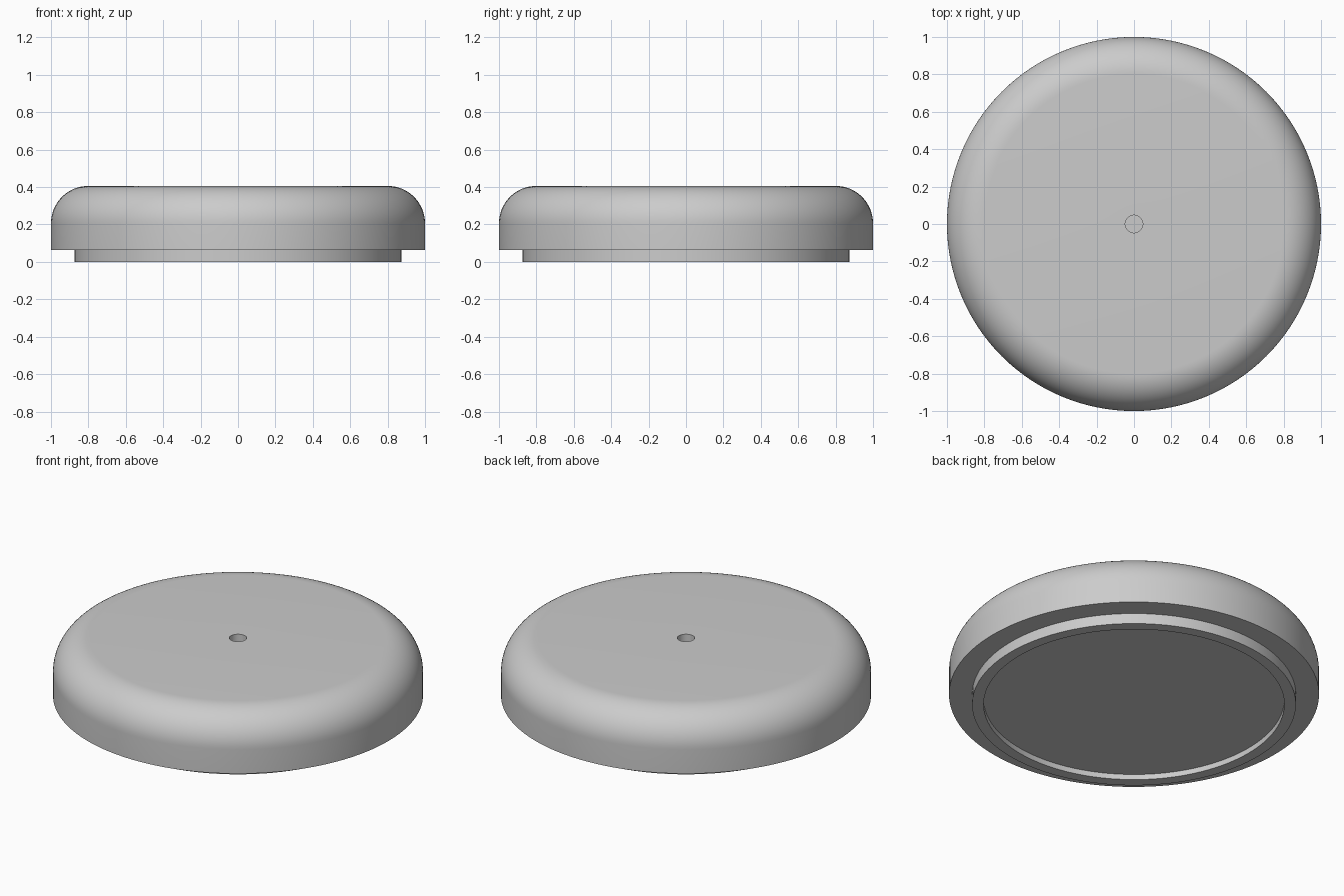
import bpy, bmesh, math

if "Cube" in bpy.data.objects:
    bpy.data.objects.remove(bpy.data.objects["Cube"], do_unlink=True)

SEGMENTS = 128
TOP, FLANGE, RECESS = 0.406, 0.0625, 0.032
FILLET = 0.2
HOLE_R, HOLE_FLOOR = 0.047, 0.2

grey = bpy.data.materials.new("plain grey")
grey.use_nodes = True
color = (0.6, 0.6, 0.6, 1)
grey.diffuse_color = color
grey.node_tree.nodes["Principled BSDF"].inputs["Base Color"].default_value = color


def lathe(name, profile):
    """Spin an (r, z) profile, running from axis to axis, into a closed solid."""
    bm = bmesh.new()
    verts = [bm.verts.new((r, 0, z)) for r, z in profile]
    edges = [bm.edges.new(pair) for pair in zip(verts, verts[1:])]
    bmesh.ops.spin(bm, geom=verts + edges, cent=(0, 0, 0), axis=(0, 0, 1),
                   angle=math.tau, steps=SEGMENTS, use_merge=True)
    bmesh.ops.remove_doubles(bm, verts=bm.verts, dist=1e-5)
    bmesh.ops.recalc_face_normals(bm, faces=bm.faces)
    mesh = bpy.data.meshes.new(name)
    bm.to_mesh(mesh)
    bm.free()
    mesh.materials.append(grey)
    obj = bpy.data.objects.new(name, mesh)
    bpy.context.collection.objects.link(obj)
    bpy.ops.object.select_all(action='DESELECT')
    obj.select_set(True)
    bpy.context.view_layer.objects.active = obj
    bpy.ops.object.shade_smooth_by_angle(angle=math.radians(30))
    return obj


# Recessed underside, locating ring and flange
underside = [(0, RECESS), (0.8125, RECESS), (0.8125, 0), (0.875, 0),
             (0.875, FLANGE), (1, FLANGE)]
# Rounded upper shoulder
steps = 16
shoulder = [(1 - FILLET + FILLET * math.cos(a), TOP - FILLET + FILLET * math.sin(a))
            for a in (i * math.pi / 2 / steps for i in range(steps + 1))]
# Small blind hole in the middle of the top
hole = [(HOLE_R, TOP), (HOLE_R, HOLE_FLOOR), (0, HOLE_FLOOR)]

lathe("round_cap", underside + shoulder + hole)
